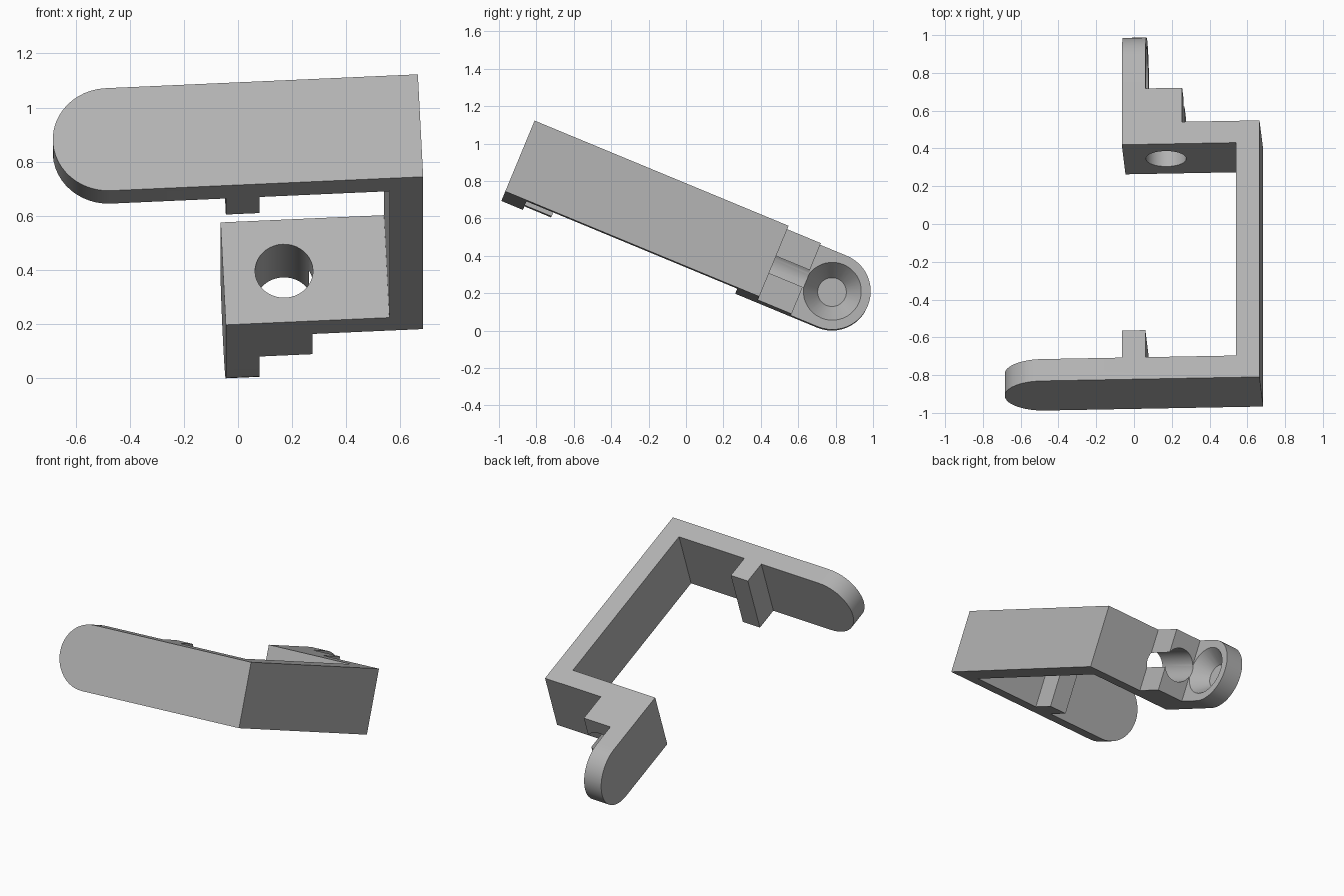
import bpy, bmesh, math
from mathutils import Matrix, Vector

cube = bpy.data.objects.get("Cube")
if cube:
    bpy.data.objects.remove(cube, do_unlink=True)

grey = bpy.data.materials.new("plain grey")
grey.use_nodes = True
COLOUR = (0.45, 0.45, 0.45, 1)
grey.diffuse_color = COLOUR
grey.node_tree.nodes["Principled BSDF"].inputs["Base Color"].default_value = COLOUR

W, T = 0.41, 0.125          # strip width, plate thickness
MID = -W / 2                # centre line of the strip
R = W / 2


def make_object(name, bm):
    bmesh.ops.recalc_face_normals(bm, faces=bm.faces)
    mesh = bpy.data.meshes.new(name)
    bm.to_mesh(mesh)
    bm.free()
    mesh.materials.append(grey)
    obj = bpy.data.objects.new(name, mesh)
    bpy.context.scene.collection.objects.link(obj)
    return obj


def box(name, x0, x1, y0, y1):
    """Block across the full strip width."""
    bm = bmesh.new()
    bmesh.ops.create_cube(bm, size=1)
    bm.transform(Matrix.Translation(((x0 + x1) / 2, (y0 + y1) / 2, MID))
                 @ Matrix.Diagonal((x1 - x0, y1 - y0, W, 1)))
    return make_object(name, bm)


def rounded_tab(name, start, centre, place):
    """Tab with a half-round end; place maps (along, width) to a point and gives the thickness vector."""
    point, thick = place
    outline = [(start, -W), (start, 0)]
    side = math.copysign(1, centre - start)
    for i in range(25):
        a = math.pi / 2 - math.pi * i / 24
        outline.append((centre + side * R * math.cos(a), MID + R * math.sin(a)))
    bm = bmesh.new()
    face = bm.faces.new([bm.verts.new(point(*p)) for p in outline])
    out = bmesh.ops.extrude_face_region(bm, geom=[face])["geom"]
    bmesh.ops.translate(bm, vec=thick, verts=[v for v in out if isinstance(v, bmesh.types.BMVert)])
    return make_object(name, bm)


def round_cutter(name, start, end, r0, r1):
    """Cylinder or cone running between two points."""
    start, end = Vector(start), Vector(end)
    axis = end - start
    bm = bmesh.new()
    bmesh.ops.create_cone(bm, cap_ends=True, segments=40, radius1=r0, radius2=r1, depth=axis.length)
    turn = axis.to_track_quat('Z', 'Y').to_matrix().to_4x4()
    bm.transform(Matrix.Translation((start + end) / 2) @ turn)
    return make_object(name, bm)


def combine(base, other, operation):
    mod = base.modifiers.new(other.name, 'BOOLEAN')
    mod.operation, mod.solver, mod.object = operation, 'EXACT', other
    mesh = bpy.data.meshes.new_from_object(base.evaluated_get(bpy.context.evaluated_depsgraph_get()))
    base.modifiers.clear()
    base.data = mesh
    bpy.data.objects.remove(other, do_unlink=True)


# Plates, wall, rib and stepped lug
BACK, LEFT = 1.47, -0.73
LUG = 1.82
bracket = rounded_tab("bracket", 0, -1.155, (lambda a, w: (a, 0, w), (0, T, 0)))
parts = [
    box("side_wall", -T, 0, 0, BACK),
    box("back_plate", LEFT, 0, BACK - T, BACK),
    box("front_rib", LEFT, LEFT + T, T / 2, T + 0.155),
    box("step_block", LEFT, -0.41, BACK - T, BACK + 0.195),
    rounded_tab("lug", BACK - T, LUG, (lambda a, w: (LEFT, a, w), (T, 0, 0))),
]
for part in parts:
    combine(bracket, part, 'UNION')

# Plain through holes, then countersunk screw holes
BIG, SMALL, SINK = 0.107, 0.077, 0.155
HX, SX, IN = -0.505, -1.045, 0.1
INNER = LEFT + T
cutters = [
    round_cutter("front_hole", (HX, -0.1, MID), (HX, T + 0.1, MID), BIG, BIG),
    round_cutter("back_hole", (HX, BACK - 0.3, MID), (HX, BACK + 0.4, MID), BIG, BIG),
    round_cutter("screw_hole", (SX, 0.05, MID), (SX, 0.2, MID), SMALL, SMALL),
    round_cutter("screw_sink", (SX, 0, MID), (SX, IN, MID), SINK, SMALL),
    round_cutter("lug_hole", (INNER - 0.05, LUG, MID), (LEFT - 0.1, LUG, MID), SMALL, SMALL),
    round_cutter("lug_sink", (INNER, LUG, MID), (INNER - IN, LUG, MID), SINK, SMALL),
]
for cutter in cutters:
    combine(bracket, cutter, 'DIFFERENCE')

# Tilt the bracket and rest it on the ground
mesh = bracket.data
mesh.transform(Matrix.Rotation(math.radians(-22.5), 4, 'X') @ Matrix.Rotation(math.radians(-2.75), 4, 'Y'))
lo = [min(v.co[i] for v in mesh.vertices) for i in range(3)]
hi = [max(v.co[i] for v in mesh.vertices) for i in range(3)]
mesh.transform(Matrix.Translation((-(lo[0] + hi[0]) / 2, -(lo[1] + hi[1]) / 2, -lo[2])))

bpy.ops.object.select_all(action='DESELECT')
bracket.select_set(True)
bpy.context.view_layer.objects.active = bracket
bpy.ops.object.shade_smooth_by_angle(angle=math.radians(30))
